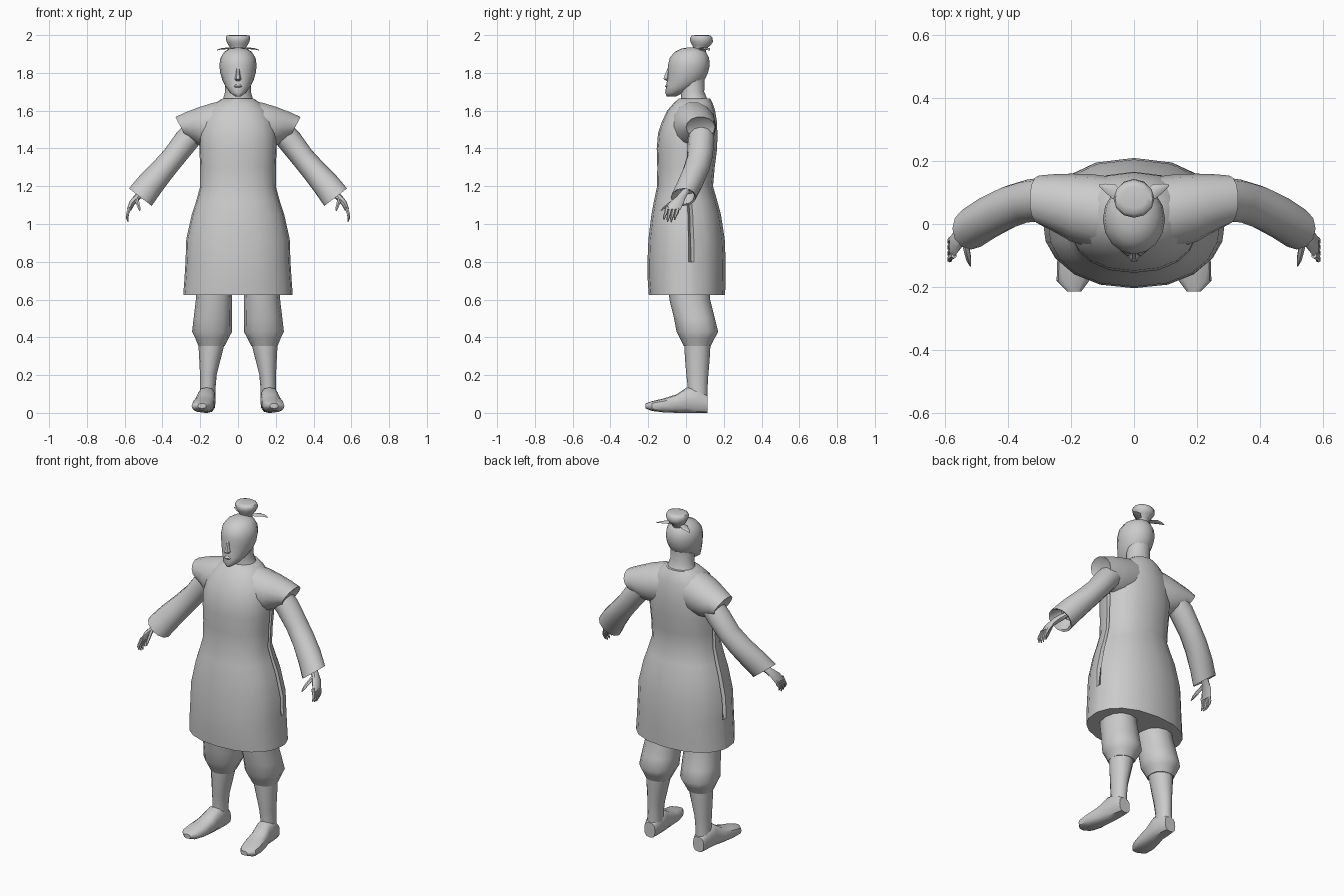
import bpy, bmesh, math
from mathutils import Vector

GREY = bpy.data.materials.new("plain grey")
GREY.diffuse_color = (0.6, 0.6, 0.6, 1)


def angles_even(n):
    return [2 * math.pi * i / n for i in range(n)]


def spow(v, p):
    return math.copysign(abs(v) ** p, v)


def loft(name, rings, sides=12, power=1.0, mirror=False, angles=None, dent=None, smooth=40):
    """Skin closed rings, each given as (centre, half axis u, half axis v)."""
    bm = bmesh.new()
    angles = angles or angles_even(sides)
    rows = []
    for c, u, v in rings:
        c, u, v = Vector(c), Vector(u), Vector(v)
        row = []
        for i, a in enumerate(angles):
            k = dent(i, c.z) if dent else 1.0
            p = c + k * (u * spow(math.cos(a), power) + v * spow(math.sin(a), power))
            row.append(bm.verts.new(p))
        rows.append(row)
    n = len(angles)
    for a, b in zip(rows, rows[1:]):
        for i in range(n):
            j = (i + 1) % n
            bm.faces.new((a[i], a[j], b[j], b[i]))
    bm.faces.new(rows[0][::-1])
    bm.faces.new(rows[-1])
    bmesh.ops.recalc_face_normals(bm, faces=bm.faces)
    me = bpy.data.meshes.new(name)
    bm.to_mesh(me)
    bm.free()
    me.materials.append(GREY)
    ob = bpy.data.objects.new(name, me)
    bpy.context.collection.objects.link(ob)
    bpy.ops.object.select_all(action='DESELECT')
    bpy.context.view_layer.objects.active = ob
    ob.select_set(True)
    bpy.ops.object.shade_smooth_by_angle(angle=math.radians(smooth))
    if mirror:
        m = ob.modifiers.new("mirror", 'MIRROR')
        m.use_mirror_merge = False
    return ob


def flat(z, cx, cy, rx, ry):
    """Horizontal ring."""
    return (cx, cy, z), (rx, 0, 0), (0, ry, 0)


def upright(y, cx, hx, z0, z1):
    """Ring facing front, between two heights."""
    return (cx, y, (z0 + z1) / 2), (hx, 0, 0), (0, 0, (z1 - z0) / 2)


def limb(path):
    """Rings across a path of (x, y, z, half thickness in xz, half width in y)."""
    out = []
    for i, (x, y, z, t, w) in enumerate(path):
        a, b = path[max(i - 1, 0)], path[min(i + 1, len(path) - 1)]
        d = Vector((b[0] - a[0], 0, b[2] - a[2])).normalized()
        out.append(((x, y, z), (0, w, 0), (-d.z * t, 0, d.x * t)))
    return out


# Robe: narrow waist, flared skirt, a sunken slit down each side
half = [-90, -70, -50, -32, -15, 2, 5.5, 9, 26, 45, 67]
robe_angles = [math.radians(a) for a in half + [90] + [180 - a for a in half[:0:-1]]]
slits = (half.index(5.5), len(robe_angles) - half.index(5.5))


def slit(i, z):
    return 0.84 if i in slits and 0.82 < z < 1.42 else 1.0


profile = [(0.625, 0.005, 0.29, 0.202), (0.72, 0.003, 0.283, 0.207), (0.80, 0.003, 0.278, 0.207),
           (0.92, 0.003, 0.274, 0.202), (1.05, 0.001, 0.245, 0.184), (1.12, -0.002, 0.222, 0.168),
           (1.20, -0.005, 0.20, 0.148), (1.30, 0.0, 0.20, 0.152), (1.40, 0.005, 0.205, 0.16),
           (1.48, 0.009, 0.205, 0.157), (1.54, 0.018, 0.19, 0.146), (1.60, 0.027, 0.16, 0.127),
           (1.64, 0.038, 0.12, 0.103), (1.665, 0.045, 0.08, 0.082)]
loft("robe", [flat(z, 0, cy, rx, ry) for z, cy, rx, ry in profile], power=0.9,
     angles=robe_angles, dent=slit)

# Wide cap sleeves of the robe
loft("shoulder_cap", [
    ((0.07, 0.035, 1.535), (0, 0.115, 0), (0, 0, 0.117)),
    ((0.13, 0.04, 1.525), (0, 0.118, 0), (0, 0, 0.12)),
    ((0.20, 0.052, 1.515), (0, 0.108, 0), (0.005, 0, 0.107)),
    ((0.26, 0.068, 1.515), (0, 0.09, 0), (0.018, 0, 0.078)),
    ((0.303, 0.077, 1.513), (0, 0.077, 0), (0.029, 0, 0.055)),
    ((0.296, 0.077, 1.515), (0, 0.066, 0), (0.024, 0, 0.047))], sides=14, mirror=True)

# Long sleeves, flaring to a hollow cuff
loft("sleeve", limb([
    (0.22, 0.08, 1.50, 0.062, 0.066), (0.275, 0.08, 1.44, 0.066, 0.07),
    (0.34, 0.073, 1.355, 0.062, 0.068), (0.40, 0.053, 1.285, 0.065, 0.07),
    (0.465, 0.02, 1.21, 0.072, 0.07), (0.517, -0.014, 1.142, 0.076, 0.067)])
    + [((0.512, -0.012, 1.147), (0, 0.056, 0), (0.046, 0, 0.042)),
       ((0.48, 0.01, 1.19), (0, 0.04, 0), (0.035, 0, 0.032))], sides=12, mirror=True)

# Hands: flat palm, four curled fingers and a thumb
loft("palm", limb([(0.495, 0.0, 1.175, 0.018, 0.022), (0.535, -0.028, 1.14, 0.018, 0.026),
                   (0.562, -0.052, 1.11, 0.016, 0.04), (0.577, -0.07, 1.075, 0.012, 0.04)]),
     sides=8, mirror=True)
for i in range(4):
    y = -0.042 - 0.019 * i
    drop = (0.012, 0.0, 0.002, 0.012)[i]
    loft("finger_%d" % (i + 1), limb([
        (0.572, y, 1.09, 0.01, 0.011), (0.584, y - 0.008, 1.055, 0.009, 0.010),
        (0.587, y - 0.015, 1.03 + drop, 0.007, 0.008),
        (0.581, y - 0.018, 1.01 + drop, 0.003, 0.003)]), sides=6, mirror=True)
loft("thumb", limb([(0.54, -0.045, 1.135, 0.012, 0.014), (0.531, -0.085, 1.11, 0.011, 0.012),
                    (0.525, -0.112, 1.09, 0.009, 0.010), (0.52, -0.132, 1.07, 0.003, 0.003)]),
     sides=6, mirror=True)

# Trousers gathered below the knee
loft("trouser_leg", [flat(0.70, 0.125, 0.015, 0.09, 0.11), flat(0.60, 0.127, 0.02, 0.096, 0.108),
                     flat(0.50, 0.133, 0.045, 0.102, 0.108), flat(0.43, 0.137, 0.06, 0.106, 0.11),
                     flat(0.395, 0.138, 0.06, 0.088, 0.092), flat(0.355, 0.14, 0.06, 0.07, 0.072)],
     sides=12, power=0.9, mirror=True)
loft("shin", [flat(0.37, 0.14, 0.06, 0.07, 0.07), flat(0.28, 0.149, 0.06, 0.056, 0.065),
              flat(0.20, 0.157, 0.06, 0.044, 0.058), flat(0.13, 0.16, 0.062, 0.041, 0.052),
              flat(0.06, 0.163, 0.062, 0.043, 0.052)], sides=12, mirror=True)

# Shoes with a flat sole and lifted toe
loft("shoe", [upright(y, cx, hx, z0, z1) for y, cx, hx, z0, z1 in [
    (0.115, 0.163, 0.036, 0, 0.09), (0.07, 0.164, 0.046, 0, 0.13), (0.005, 0.167, 0.048, 0, 0.135),
    (-0.05, 0.176, 0.053, 0, 0.098), (-0.12, 0.186, 0.058, 0.003, 0.076),
    (-0.18, 0.194, 0.052, 0.01, 0.062), (-0.215, 0.19, 0.022, 0.024, 0.05)]],
     sides=12, power=0.75, mirror=True)

# Neck and head
loft("neck", [flat(1.62, 0, 0.05, 0.1, 0.085), flat(1.665, 0, 0.043, 0.078, 0.07),
              flat(1.70, 0, 0.035, 0.068, 0.063), flat(1.77, 0, 0.035, 0.068, 0.065)], sides=14)
skull = [(1.675, -0.078, 0.014, 0.024), (1.695, -0.062, 0.043, 0.048), (1.73, -0.02, 0.068, 0.085),
         (1.765, 0.0, 0.084, 0.1), (1.80, 0.01, 0.094, 0.106), (1.84, 0.015, 0.099, 0.111),
         (1.88, 0.018, 0.093, 0.104), (1.912, 0.023, 0.072, 0.082), (1.928, 0.027, 0.045, 0.052),
         (1.935, 0.03, 0.016, 0.018)]
loft("head", [flat(z, 0, cy, rx, ry) for z, cy, rx, ry in skull], sides=16, smooth=60)
loft("nose", [flat(1.83, 0, -0.088, 0.008, 0.008), flat(1.79, 0, -0.098, 0.012, 0.016),
              flat(1.768, 0, -0.1, 0.018, 0.023), flat(1.758, 0, -0.095, 0.012, 0.012)], sides=6)
loft("lips", [flat(1.74, 0, -0.09, 0.016, 0.014), flat(1.73, 0, -0.092, 0.026, 0.019),
              flat(1.715, 0, -0.085, 0.018, 0.016)], sides=8)

# Topknot with two tie ends
loft("topknot", [flat(z, 0, cy, rx, ry) for z, cy, rx, ry in [
    (1.90, 0.07, 0.032, 0.03), (1.93, 0.075, 0.038, 0.035), (1.945, 0.082, 0.05, 0.048),
    (1.965, 0.083, 0.061, 0.06), (1.985, 0.08, 0.065, 0.06), (1.997, 0.08, 0.06, 0.05),
    (2.0, 0.085, 0.042, 0.035)]], sides=12, smooth=50)
loft("tie_end", [((0.02, 0.075, 1.927), (0, 0.014, 0), (0, 0, 0.006)),
                 ((0.06, 0.1, 1.93), (0, 0.026, 0), (0, 0, 0.005)),
                 ((0.09, 0.113, 1.927), (0, 0.015, 0), (0, 0, 0.004)),
                 ((0.112, 0.123, 1.92), (0, 0.003, 0), (0, 0, 0.002))], sides=6, mirror=True)
